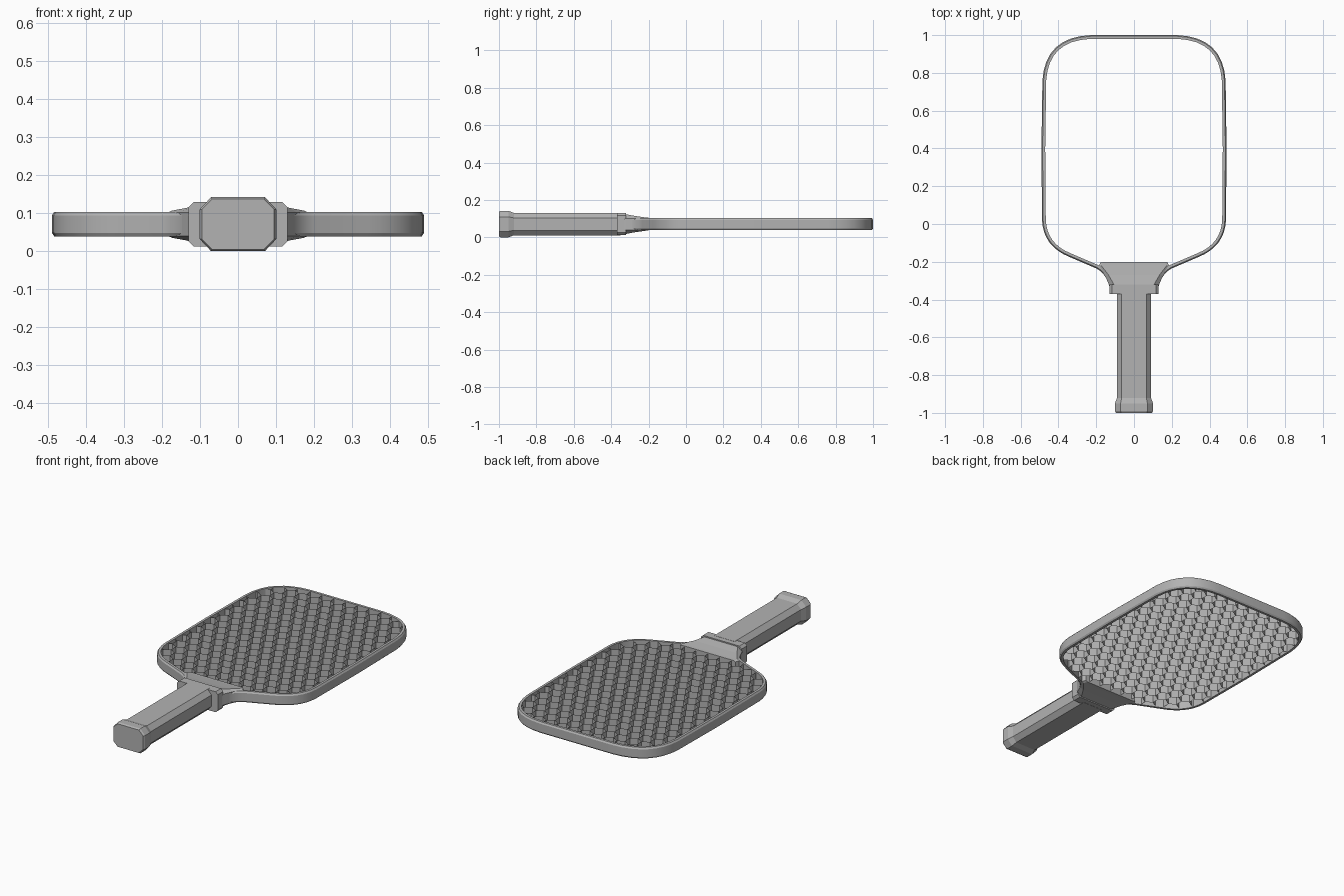
import bpy, bmesh, math
from mathutils import Vector

cube = bpy.data.objects.get("Cube")
if cube:
    bpy.data.objects.remove(cube)

MID = 0.071  # height of the paddle's middle plane

grey = bpy.data.materials.new("plain grey")
grey.use_nodes = True
colour = (0.45, 0.45, 0.45, 1)
grey.diffuse_color = colour
grey.node_tree.nodes["Principled BSDF"].inputs["Base Color"].default_value = colour


def finish(name, bm, smooth=None):
    mesh = bpy.data.meshes.new(name)
    bm.to_mesh(mesh)
    bm.free()
    mesh.materials.append(grey)
    obj = bpy.data.objects.new(name, mesh)
    bpy.context.collection.objects.link(obj)
    if smooth:
        bpy.ops.object.select_all(action='DESELECT')
        obj.select_set(True)
        bpy.context.view_layer.objects.active = obj
        bpy.ops.object.shade_smooth_by_angle(angle=math.radians(smooth))
    return obj


def loft(name, sections):
    """Chamfered box along y; section = (y, half width, half height, chamfer x, chamfer z)."""
    bm = bmesh.new()
    rings = []
    for y, w, h, cx, cz in sections:
        quarter = [(w, h - cz), (w - cx, h)]
        half = quarter + [(-x, z) for x, z in reversed(quarter)]
        ring = half + [(-x, -z) for x, z in half]
        rings.append([bm.verts.new((x, y, MID + z)) for x, z in ring])
    for a, b in zip(rings, rings[1:]):
        for i in range(8):
            j = (i + 1) % 8
            bm.faces.new((a[i], a[j], b[j], b[i]))
    bm.faces.new(rings[0])
    bm.faces.new(rings[-1])
    bmesh.ops.recalc_face_normals(bm, faces=bm.faces)
    return finish(name, bm)


def bend(a, c, b, n=8):
    """Points on a quadratic curve from a to b, pulled towards c."""
    a, b, c = Vector(a), Vector(b), Vector(c)
    return [a * (1 - t) ** 2 + c * 2 * t * (1 - t) + b * t * t
            for t in (i / n for i in range(n + 1))]


# Outline of the right half, from the top middle down to the neck
head = (bend((0.23, 1), (0.47, 0.99), (0.485, 0.76)) + [Vector((0.49, 0.4))]
        + bend((0.487, 0.02), (0.48, -0.12), (0.34, -0.175)))
neck = bend((0.2, -0.235), (0.15, -0.26), (0.13, -0.33), 5)
half = head + neck
outline = [Vector((-p.x, p.y)) for p in reversed(half)] + half


def inward(points, d):
    result = []
    for i, p in enumerate(points):
        t = (points[min(i + 1, len(points) - 1)] - points[max(i - 1, 0)]).normalized()
        result.append(p + Vector((t.y, -t.x)) * d)
    return result


# Rim: bevelled band swept round the head
bm = bmesh.new()
profile = [(0, 0.023), (0.006, 0.032), (0.02, 0.032)]
profile += [(d, -z) for d, z in reversed(profile)]
rows = [[bm.verts.new((p.x, p.y, MID + z)) for p in inward(outline, d)] for d, z in profile]
for k, a in enumerate(rows):
    b = rows[(k + 1) % len(rows)]
    for i in range(len(a) - 1):
        bm.faces.new((a[i], a[i + 1], b[i + 1], b[i]))
bmesh.ops.recalc_face_normals(bm, faces=bm.faces)
finish("rim", bm, 30)

# Honeycomb core: hexagon edges trimmed to the rim, then raised into thin walls
bm = bmesh.new()
side = 0.0432
width = side * math.sqrt(3)
for row in range(-6, 17):
    for col in range(-8, 9):
        cx = (col + 0.5 * (row % 2)) * width
        cy = row * side * 1.5
        ring = [bm.verts.new((cx + side * math.sin(k * math.pi / 3),
                              cy + side * math.cos(k * math.pi / 3), MID - 0.028))
                for k in range(6)]
        for k in range(6):
            bm.edges.new((ring[k], ring[(k + 1) % 6]))
bmesh.ops.remove_doubles(bm, verts=bm.verts, dist=0.002)
right = inward(head, 0.015)
trim = [Vector((-p.x, p.y)) for p in reversed(right)] + right
for a, b in zip(trim, trim[1:] + trim[:1]):
    t = b - a
    bmesh.ops.bisect_plane(bm, geom=bm.verts[:] + bm.edges[:], plane_co=(a.x, a.y, 0),
                           plane_no=(-t.y, t.x, 0), clear_outer=True)
    if a is trim[-2]:
        break
bmesh.ops.bisect_plane(bm, geom=bm.verts[:] + bm.edges[:], plane_co=(0, -0.225, 0),
                       plane_no=(0, -1, 0), clear_outer=True)
walls = bmesh.ops.extrude_edge_only(bm, edges=bm.edges[:])
bmesh.ops.translate(bm, vec=(0, 0, 0.056),
                    verts=[v for v in walls["geom"] if isinstance(v, bmesh.types.BMVert)])
finish("honeycomb_core", bm)

# Throat, collar and flared eight-sided handle
loft("throat", [(-0.34, 0.125, 0.056, 0.03, 0.025), (-0.27, 0.155, 0.043, 0.02, 0.012),
                (-0.22, 0.185, 0.036, 0.012, 0.005), (-0.2, 0.175, 0.034, 0.012, 0.005)])
loft("collar", [(-0.37, 0.13, 0.059, 0.014, 0.014), (-0.32, 0.13, 0.059, 0.014, 0.014)])
loft("handle", [(-1, 0.095, 0.066, 0.027, 0.027), (-0.99, 0.101, 0.071, 0.03, 0.032),
                (-0.95, 0.101, 0.071, 0.03, 0.032), (-0.92, 0.09, 0.06, 0.025, 0.027),
                (-0.35, 0.09, 0.06, 0.025, 0.027)])
